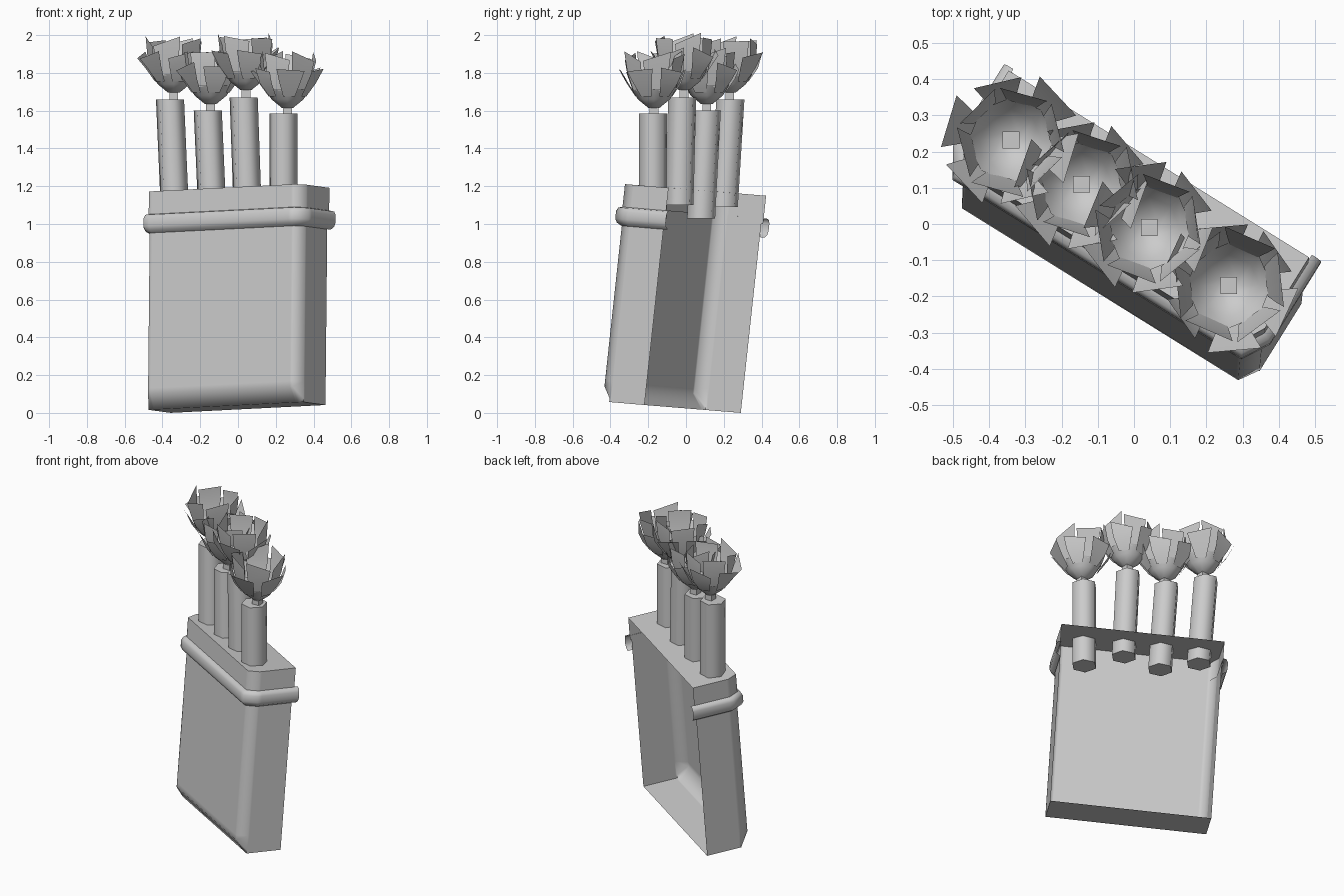
import bpy, math, random
from mathutils import Matrix, Vector

if "Cube" in bpy.data.objects:
    bpy.data.objects.remove(bpy.data.objects["Cube"])

random.seed(4)
grey = bpy.data.materials.new("plain_grey")
grey.diffuse_color = (0.6, 0.6, 0.6, 1)
grey.use_nodes = True
grey.node_tree.nodes["Principled BSDF"].inputs["Base Color"].default_value = grey.diffuse_color

# leaning frame of the case: long axis, depth axis (+ is the open back), up axis
LONG, BACK, UP = Vector((.849, -.528, .043)), Vector((.528, .849, -.072)), Vector((.01, .108, 1))
ORIGIN = Vector((.053, .035, .021))


def lean(p):
    return ORIGIN + LONG * p[0] + BACK * p[1] + UP * p[2]


def add(name, verts, faces, angle=None):
    me = bpy.data.meshes.new(name)
    me.from_pydata([tuple(v) for v in verts], [], faces)
    me.materials.append(grey)
    ob = bpy.data.objects.new(name, me)
    bpy.context.collection.objects.link(ob)
    if angle:
        bpy.ops.object.select_all(action='DESELECT')
        ob.select_set(True)
        bpy.context.view_layer.objects.active = ob
        bpy.ops.object.shade_smooth_by_angle(angle=math.radians(angle))
    return ob


def outline(grow=0, back=0):
    """U-shaped plan, open at the back, with chamfered front corners."""
    half = [(.483 + grow, back), (.483 + grow, -.21), (.483 + grow, -.22 - grow * .5),
            (.45 + grow * .6, -.28 - grow), (.435, -.28 - grow)]
    return [(-x, y) for x, y in half] + [(x, y) for x, y in reversed(half)]


def shell(name, rows, cap=None, angle=70):
    """Skin stacked outlines; cap is the row to close with a flat panel."""
    n = len(rows[0])
    verts = [lean(p) for r in rows for p in r]
    faces = [(j * n + i, j * n + i + 1, (j + 1) * n + i + 1, (j + 1) * n + i)
             for j in range(len(rows) - 1) for i in range(n - 1)]
    if cap is not None:
        f = [cap * n + i for i in range(n)]
        faces.append(f if cap else f[::-1])
    return add(name, verts, faces, angle)


# case body: the front edge of the bottom is chamfered
def level(z, **k):
    return [(x, y, z) for x, y in outline(**k)]


foot = [(x, max(y, -.22), 0) for x, y in outline()]
knee = [(x, y, .08 if y < -.25 else .02) for x, y in outline()]
shell("case_body", [foot, knee, level(.11), level(.95), level(1.03)], cap=0)

# lid and the rounded collar under it
shell("case_lid", [level(1.0, grow=.006, back=.008), level(1.15, grow=.006, back=.008)], cap=1)
shell("case_collar", [level(z, grow=g, back=.03) for z, g in
                      ((.93, .003), (.945, .024), (.965, .033), (1.005, .033), (1.025, .024), (1.03, .003))])


def tube(name, p0, p1, r, sides=6):
    ang = [math.radians(45) + math.tau * i / sides for i in range(sides)]
    verts = [Vector(p) + Vector((math.cos(a) * r, math.sin(a) * r, 0)) for p in (p0, p1) for a in ang]
    faces = [(i, (i + 1) % sides, sides + (i + 1) % sides, sides + i) for i in range(sides)]
    faces += [tuple(range(sides))[::-1], tuple(range(sides, 2 * sides))]
    add(name, verts, faces, 65)


def ring_of_petals(name, c, count, turn, base, tip, fill):
    """Separate trapezoid petals; base and tip are (radius, height)."""
    verts, faces = [], []
    for k in range(count):
        a = turn + math.tau * k / count
        w = math.pi / count * fill
        skew = random.uniform(-.03, .03)
        grow = random.uniform(.94, 1.06)
        mid = ((base[0] + tip[0]) / 2 + .008, (base[1] + tip[1]) / 2)
        s = len(verts)
        for (r, h), ww, sk in ((base, w * .8, 0), (mid, w * .95, 0), (tip, w, skew)):
            for side in (-1, 1):
                b = a + side * ww
                rr = r * (grow if ww == w else 1)
                verts.append(Vector(c) + Vector((math.cos(b) * rr, math.sin(b) * rr, h + side * sk)))
        faces += [(s, s + 1, s + 3, s + 2), (s + 2, s + 3, s + 5, s + 4)]
    add(name, verts, faces, 40)


def flower(i, c):
    # bowl
    rows, n = ((.03, 0), (.085, .045), (.118, .1)), 8
    verts = [Vector(c) + Vector((math.cos(math.tau * k / n) * r, math.sin(math.tau * k / n) * r, h))
             for r, h in rows for k in range(n)]
    faces = [(j * n + k, j * n + (k + 1) % n, (j + 1) * n + (k + 1) % n, (j + 1) * n + k)
             for j in range(2) for k in range(n)] + [tuple(range(n))[::-1]]
    add(f"flower_bowl_{i}", verts, faces, 60)
    # upright inner petals and flaring outer ones
    ring_of_petals(f"inner_petals_{i}", c, 6, .3 + i, (.112, .09), (.155, .272), .92)
    ring_of_petals(f"outer_petals_{i}", c, 6, .8 + i, (.10, .06), (.185, .20), .75)


# stem bottom, stem top, flower base
stems = [((-.335, .20, 1.09), (-.36, .235, 1.66), (-.34, .232, 1.695)),
         ((-.135, .08, 1.03), (-.16, .11, 1.60), (-.145, .11, 1.635)),
         ((.05, -.035, 1.10), (.03, -.02, 1.67), (.042, -.01, 1.71)),
         ((.24, -.175, 1.03), (.24, -.175, 1.585), (.262, -.17, 1.615))]
for i, (low, top, bloom) in enumerate(stems, 1):
    tube(f"stem_{i}", low, top, .077)
    tube(f"neck_{i}", (bloom[0], bloom[1], top[2] - .01), (bloom[0], bloom[1], bloom[2] + .01), .033, 4)
    flower(i, bloom)
